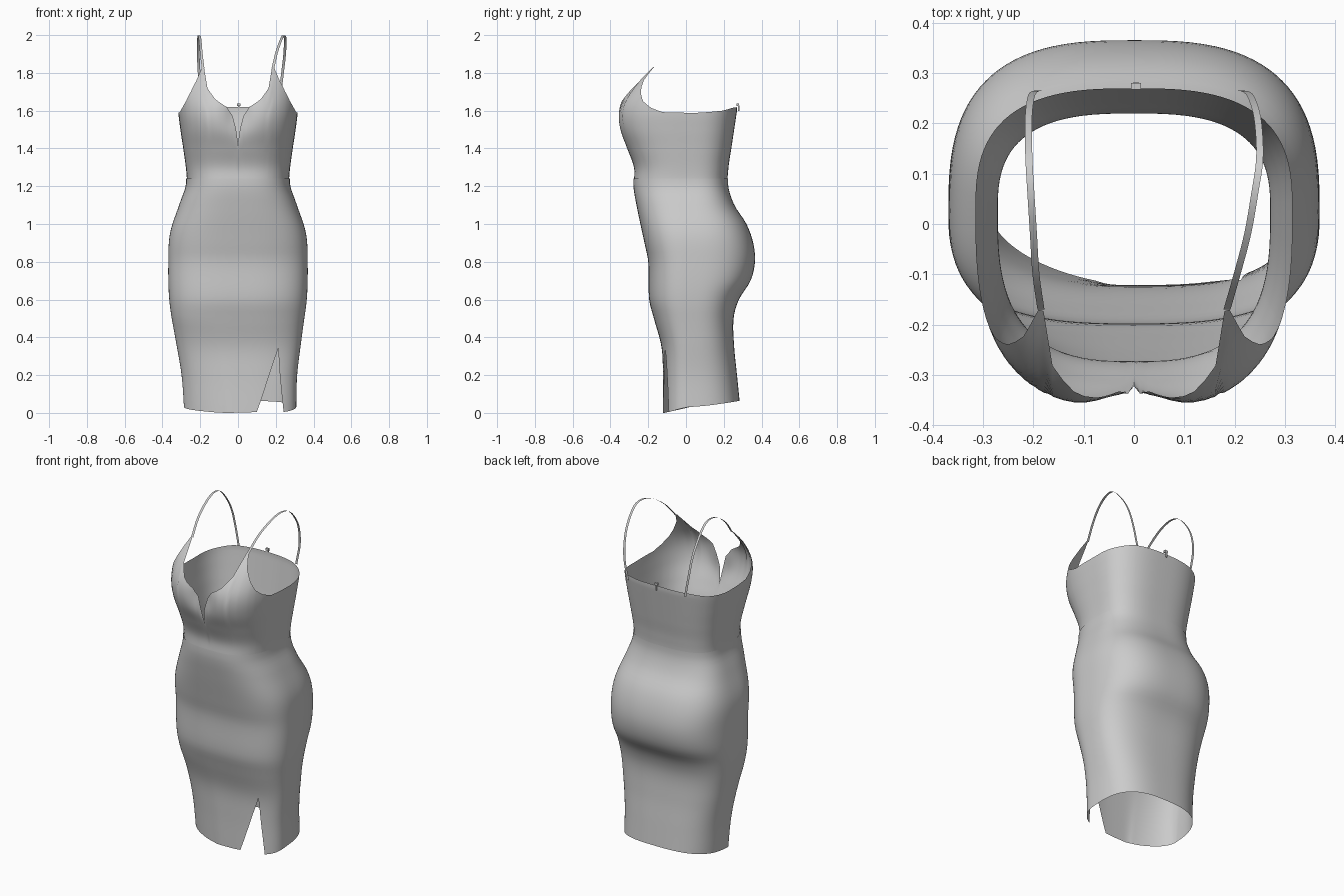
import bpy, bmesh, math

if "Cube" in bpy.data.objects:
    bpy.data.objects.remove(bpy.data.objects["Cube"])


def material(name, rgb):
    m = bpy.data.materials.new(name)
    m.use_nodes = True
    m.diffuse_color = (*rgb, 1)
    m.node_tree.nodes["Principled BSDF"].inputs["Base Color"].default_value = (*rgb, 1)
    return m


GREY = material("grey fabric", (0.6, 0.6, 0.6))


def curve(keys, t):
    """Smooth interpolation through (position, value) keys."""
    if t <= keys[0][0]:
        return keys[0][1]
    if t >= keys[-1][0]:
        return keys[-1][1]
    i = max(k for k in range(len(keys) - 1) if keys[k][0] <= t)
    (t0, v0), (t1, v1) = keys[i], keys[i + 1]

    def slope(k):
        a, b = keys[max(k - 1, 0)], keys[min(k + 1, len(keys) - 1)]
        return (b[1] - a[1]) / (b[0] - a[0])
    h, s = t1 - t0, (t - t0) / (t1 - t0)
    return ((1 + 2 * s) * (1 - s) ** 2 * v0 + s * (1 - s) ** 2 * h * slope(i)
            + s * s * (3 - 2 * s) * v1 + s * s * (s - 1) * h * slope(i + 1))


def linear(keys, t):
    for (t0, v0), (t1, v1) in zip(keys, keys[1:]):
        if t <= t1:
            return v0 + (v1 - v0) * (t - t0) / (t1 - t0)
    return keys[-1][1]


# Body outline by height: half width, front and back
WIDTH = [(0, .296), (.2, .306), (.4, .335), (.6, .364), (.8, .369), (.95, .36),
         (1.1, .312), (1.2, .275), (1.26, .272), (1.4, .29), (1.5, .305), (1.6, .316), (1.9, .316)]
FRONT = [(0, -.122), (.2, -.122), (.35, -.13), (.5, -.17), (.6, -.195), (.8, -.2), (.9, -.22),
         (1.1, -.262), (1.2, -.276), (1.3, -.275), (1.4, -.312), (1.5, -.355), (1.58, -.366),
         (1.65, -.348), (1.75, -.275), (1.83, -.19)]
BACK = [(.05, .285), (.2, .27), (.35, .255), (.5, .252), (.6, .28), (.7, .342), (.8, .365),
        (.9, .356), (1, .32), (1.1, .256), (1.2, .222), (1.3, .225), (1.4, .24), (1.6, .27)]
POWER, MID = 0.71, 0.025
WAIST = 1.24


def power(v, p):
    return math.copysign(abs(v) ** p, v)


def body(a, z):
    """Point on the body at angle a (0 = front, towards +x) and height z."""
    s, c = math.sin(a), math.cos(a)
    p = POWER
    low = max(0, 1 - z / .5)
    if s < 0 < c:          # right front of the hem is pulled into a diagonal
        p += .4 * low * min(1, -s * 3)
    x = curve(WIDTH, z) * power(s, p) + .012 * low
    reach = MID - curve(FRONT, z) if c > 0 else curve(BACK, z) - MID
    y = MID - reach * power(c, p)
    if c > 0:              # hollow between the cups
        y += .04 * math.exp(-(x / .07) ** 2) * math.exp(-((z - 1.58) / .09) ** 2)
    return x, y, z


def finish(ob, angle=40):
    ob.data.materials.append(GREY)
    bpy.ops.object.select_all(action='DESELECT')
    ob.select_set(True)
    bpy.context.view_layer.objects.active = ob
    bpy.ops.object.shade_smooth_by_angle(angle=math.radians(angle))


def sheet(name, columns):
    """Join columns of points into one surface, welding coincident points."""
    bm = bmesh.new()
    cols = [[bm.verts.new(p) for p in col] for col in columns]
    for c0, c1 in zip(cols, cols[1:]):
        for i in range(len(c0) - 1):
            bm.faces.new((c0[i], c1[i], c1[i + 1], c0[i + 1]))
    bmesh.ops.remove_doubles(bm, verts=bm.verts, dist=1e-4)
    me = bpy.data.meshes.new(name)
    bm.to_mesh(me)
    bm.free()
    ob = bpy.data.objects.new(name, me)
    bpy.context.collection.objects.link(ob)
    finish(ob)
    return ob


# Skirt: an open wrap that starts and ends at the slit
SLIT, SLIT_TOP, ROWS, COLS = .565, .34, 44, 100
columns = []
for j in range(COLS + 1):
    t = j / COLS
    a = SLIT + t * math.tau
    hem = .032 * (1 - math.cos(a))
    col = []
    for i in range(ROWS + 1):
        z = hem + (WAIST - hem) * i / ROWS
        open_by = max(0, 1 - z / SLIT_TOP)
        shift = .21 * max(0, 1 - t * 6) - .39 * max(0, 1 - (1 - t) * 5)
        x, y, z = body(a + open_by * shift, z)
        lip = 1 + .012 * max(0, (z - 1.1) / .14)
        col.append((x * lip, y * lip, z))
    columns.append(col)
sheet("skirt", columns)

# Bodice: top edge runs from the neckline over the cup and underarm to the back
EDGE = [(0, 1.43), (.012, 1.51), (.03, 1.575), (.06, 1.62), (.12, 1.66), (.162, 1.72),
        (.18, 1.83), (.19, 1.83), (.22, 1.76), (.25, 1.7), (.275, 1.65), (.295, 1.615), (.308, 1.592)]
rim = [(math.asin((x / curve(WIDTH, z)) ** (1 / POWER)), z) for x, z in EDGE]
rim += [(1.6, 1.588), (2.2, 1.6), (2.6, 1.615), (math.pi, 1.62)]
angles = [k[0] for k in rim]
for j in range(1, 48):
    a = math.pi * j / 48
    if min(abs(a - k[0]) for k in rim) > .015:
        angles.append(a)
angles.sort()
full = [-a for a in reversed(angles)] + angles[1:]
columns = []
for a in full:
    top = linear(rim, abs(a))
    base = WAIST - .005
    columns.append([body(a, base + (top - base) * i / 26) for i in range(27)])
sheet("bodice", columns)

# Shoulder straps: flat ribbons, each following its own sideways drift
ARC = [(-.17, 1.825), (-.1, 1.91), (-.02, 1.97), (.06, 1.998), (.13, 1.98), (.2, 1.9),
       (.24, 1.82), (.262, 1.72), (.266, 1.6)]
DRIFT = {"left_strap": (.185, .205, .226, .24, .25, .247, .238, .225, .2),
         "right_strap": (-.185, -.195, -.2, -.205, -.209, -.21, -.207, -.2, -.18)}
for name, xs in DRIFT.items():
    pts = []
    steps = len(ARC) - 1
    for i in range(steps * 4 + 1):
        t = i / 4
        x, y, z = (curve(list(enumerate(v)), t)
                   for v in (xs, [q[0] for q in ARC], [q[1] for q in ARC]))
        pts.append((x, y, z))
    sheet(name, [[(x + side * .007, y, z) for x, y, z in pts] for side in (-1, 1)])

# Zip slider and hanging tab at the centre back
for name, size, place in (("zip_slider", (.02, .012, .014), (.004, .274, 1.632)),
                          ("zip_tab", (.01, .006, .03), (.004, .279, 1.612))):
    bpy.ops.mesh.primitive_cube_add(size=1, location=place)
    ob = bpy.context.object
    ob.name = name
    ob.scale = size
    finish(ob)
